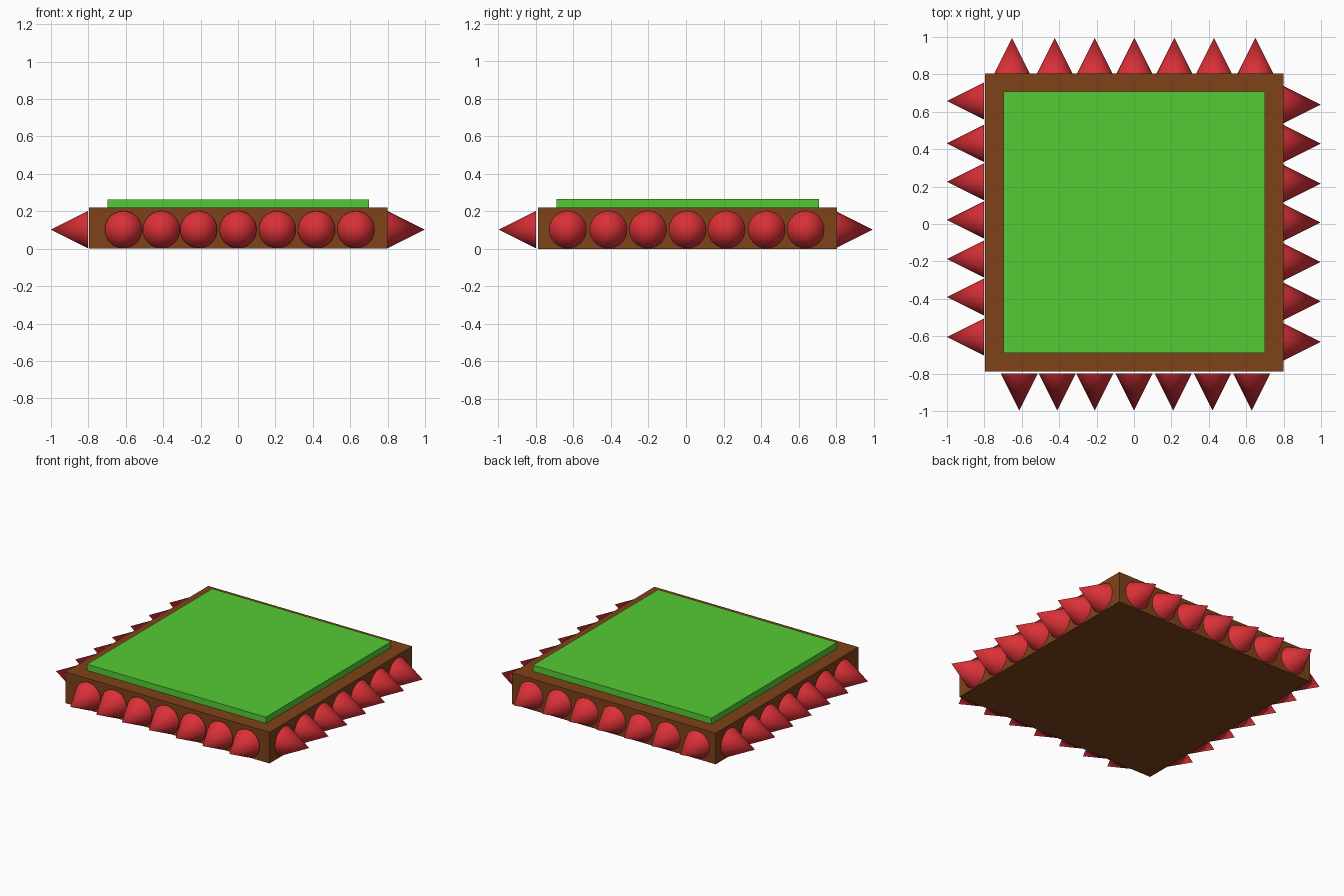
import bpy
from mathutils import Vector

if "Cube" in bpy.data.objects:
    bpy.data.objects.remove(bpy.data.objects["Cube"])


def material(name, rgb):
    m = bpy.data.materials.new(name)
    m.diffuse_color = (*rgb, 1)
    m.use_nodes = True
    m.node_tree.nodes["Principled BSDF"].inputs["Base Color"].default_value = m.diffuse_color
    return m


brown = material("brown", (0.21, 0.055, 0.01))
green = material("green", (0.09, 0.6, 0.035))
red = material("red", (0.7, 0.03, 0.038))


def slab(name, lo, hi, mat):
    lo, hi = Vector(lo), Vector(hi)
    bpy.ops.mesh.primitive_cube_add(size=1, location=(lo + hi) / 2)
    o = bpy.context.object
    o.name = name
    o.scale = hi - lo
    bpy.ops.object.transform_apply(location=False, rotation=False, scale=True)
    o.data.materials.append(mat)


def spike(name, base, direction, length=0.198, radius=0.099):
    d = Vector(direction)
    bpy.ops.mesh.primitive_cone_add(
        vertices=32, radius1=radius, depth=length,
        location=Vector(base) + d * length / 2,
        rotation=d.to_track_quat('Z', 'Y').to_euler())
    o = bpy.context.object
    o.name = name
    o.data.materials.append(red)
    bpy.ops.object.shade_smooth_by_angle()


# Body and raised top plate
slab("base_slab", (-0.796, -0.788, 0), (0.798, 0.805, 0.22), brown)
slab("top_plate", (-0.697, -0.69, 0.22), (0.701, 0.709, 0.264), green)

# Rows of spikes along the four sides
Z = 0.102
for x in (-0.613, -0.41, -0.21, 0.0, 0.21, 0.42, 0.63):
    spike("front_spike", (x, -0.799, Z), (0, -1, 0))
for x in (-0.652, -0.424, -0.21, 0.002, 0.216, 0.428, 0.649):
    spike("back_spike", (x, 0.797, Z), (0, 1, 0))
for y in (-0.63, -0.414, -0.203, 0.008, 0.216, 0.43, 0.638):
    spike("right_spike", (0.8, y, Z), (1, 0, 0))
for y in (-0.604, -0.39, -0.187, 0.022, 0.226, 0.431, 0.658):
    spike("left_spike", (-0.802, y, Z), (-1, 0, 0))
